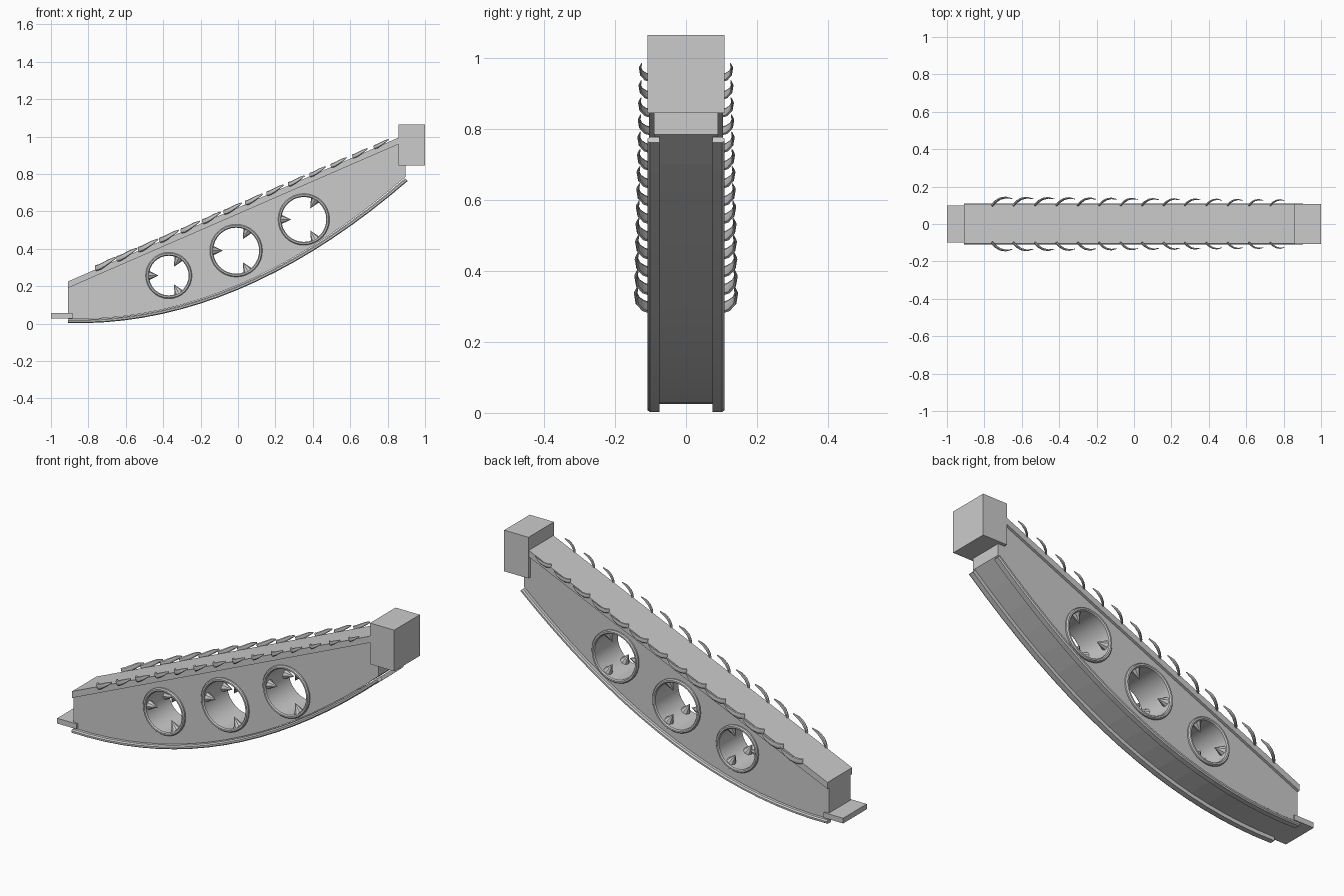
import bpy, bmesh, math
from mathutils import Vector

cube = bpy.data.objects.get("Cube")
if cube:
    bpy.data.objects.remove(cube, do_unlink=True)

grey = bpy.data.materials.new("light grey")
grey.use_nodes = True
grey.diffuse_color = (0.6, 0.6, 0.6, 1)
grey.node_tree.nodes["Principled BSDF"].inputs["Base Color"].default_value = (0.6, 0.6, 0.6, 1)


def finish(name, bm):
    bmesh.ops.recalc_face_normals(bm, faces=bm.faces)
    mesh = bpy.data.meshes.new(name)
    bm.to_mesh(mesh)
    bm.free()
    mesh.materials.append(grey)
    ob = bpy.data.objects.new(name, mesh)
    bpy.context.collection.objects.link(ob)
    return ob


def extrude_profile(name, pts, y0, y1):
    """Side profile in x and z, pushed from y0 to y1."""
    bm = bmesh.new()
    face = bm.faces.new([bm.verts.new((x, y0, z)) for x, z in pts])
    new = bmesh.ops.extrude_face_region(bm, geom=[face])["geom"]
    verts = [v for v in new if isinstance(v, bmesh.types.BMVert)]
    bmesh.ops.translate(bm, verts=verts, vec=(0, y1 - y0, 0))
    return finish(name, bm)


def box(name, x0, x1, y, z0, z1):
    return extrude_profile(name, [(x0, z0), (x1, z0), (x1, z1), (x0, z1)], -y, y)


def loft(name, rings, closed=False):
    """Join equal rings of points into a skin, capped unless closed."""
    bm = bmesh.new()
    loops = [[bm.verts.new(p) for p in ring] for ring in rings]
    n = len(loops[0])
    pairs = list(zip(loops, loops[1:] + loops[:1])) if closed else list(zip(loops, loops[1:]))
    for a, b in pairs:
        for i in range(n):
            j = (i + 1) % n
            bm.faces.new((a[i], a[j], b[j], b[i]))
    if not closed:
        bm.faces.new(loops[0])
        bm.faces.new(loops[-1])
    return finish(name, bm)


def mirror_y(ob):
    mod = ob.modifiers.new("mirror", 'MIRROR')
    mod.use_axis = (False, True, False)


def smooth(ob):
    bpy.ops.object.select_all(action='DESELECT')
    ob.select_set(True)
    bpy.context.view_layer.objects.active = ob
    bpy.ops.object.shade_smooth_by_angle(angle=math.radians(35))


LEFT, RIGHT = -0.91, 0.895


def top(x):
    return 0.225 + 0.435 * (x - LEFT)


def belly(x):
    t = x - LEFT
    return 0.003 - 0.027 * t + 0.248 * t * t


# Main beam with a bowed underside
steps = 18
xs = [LEFT + (RIGHT - LEFT) * i / steps for i in range(steps + 1)]
lower = [(x, belly(x) + 0.022) for x in xs]
beam = extrude_profile("beam", lower + [(RIGHT, top(RIGHT) - 0.03), (LEFT, top(LEFT) - 0.03)], -0.09, 0.09)

# Wider sloping cap along the top
extrude_profile("top_cap", [(LEFT, top(LEFT) - 0.035), (RIGHT, top(RIGHT) - 0.035),
                            (RIGHT, top(RIGHT)), (LEFT, top(LEFT))], -0.104, 0.104)

# Curved rails along both lower edges
section = [(0.075, 0), (0.102, 0), (0.109, 0.005), (0.109, 0.014), (0.102, 0.02), (0.075, 0.02)]
rings = []
for x in xs:
    slope = -0.027 + 0.496 * (x - LEFT)
    normal = Vector((-slope, 0, 1)).normalized()
    base = Vector((x + 0.012 * (x - LEFT) / 1.8, 0, belly(x)))
    rings.append([base + normal * h + Vector((0, y, 0)) for y, h in section])
rail = loft("lower_rail", rings)
mirror_y(rail)

# End block and end plate
box("upper_end_block", 0.857, 1.0, 0.108, 0.845, 1.065)
box("lower_end_plate", -1.0, -0.885, 0.1, 0.028, 0.056)

# Round openings with raised rims and inward teeth
for cx, cz, r in [(-0.37, 0.257, 0.124), (-0.01, 0.39, 0.141), (0.352, 0.557, 0.138)]:
    count = 32
    inner = r - 0.018

    def circle(radius, y):
        return [(cx + radius * math.cos(math.tau * i / count), y,
                 cz + radius * math.sin(math.tau * i / count)) for i in range(count)]

    cutter = loft("opening_cutter", [circle(inner + 0.004, -0.2), circle(inner + 0.004, 0.2)])
    cutter.hide_render = True
    cutter.hide_viewport = True
    cut = beam.modifiers.new("opening", 'BOOLEAN')
    cut.object = cutter
    cut.solver = 'EXACT'

    rim_shape = [(inner, -0.098), (inner + 0.005, -0.104), (r - 0.005, -0.104), (r, -0.098),
                 (r, 0.098), (r - 0.005, 0.104), (inner + 0.005, 0.104), (inner, 0.098)]
    smooth(loft("opening_rim", [circle(a, y) for a, y in rim_shape], closed=True))

    for angle in (60, 180, 300):
        a = math.radians(angle)
        out = Vector((math.cos(a), 0, math.sin(a)))
        side = Vector((-math.sin(a), 0, math.cos(a)))
        centre = Vector((cx, -0.07, cz))
        bm = bmesh.new()
        tip = bm.verts.new(centre + out * (inner - 0.052))
        foot = [bm.verts.new(centre + out * (inner + 0.006) + side * 0.028 * math.cos(math.tau * i / 8)
                             + Vector((0, 0.028 * math.sin(math.tau * i / 8), 0))) for i in range(8)]
        bm.faces.new(foot)
        for i in range(8):
            bm.faces.new((foot[i], foot[(i + 1) % 8], tip))
        mirror_y(finish("opening_tooth", bm))

# Row of curved claws on each side of the cap
path = [Vector(p) for p in [(0, 0, 0), (0.02, 0.02, 0.006), (0.045, 0.036, 0.02),
                            (0.075, 0.042, 0.039), (0.108, 0.036, 0.058)]]
widths = [0.016, 0.016, 0.014, 0.011, 0.004]
for k in range(14):
    size = 1 - 0.3 * k / 13
    x = -0.76 + 0.1145 * k
    base = Vector((x, 0.1, top(x) + 0.006))
    rings = []
    for i, p in enumerate(path):
        along = (path[min(i + 1, 4)] - path[max(i - 1, 0)]).normalized()
        u = along.cross(Vector((0, 0, 1))).normalized()
        v = u.cross(along)
        rings.append([base + size * (p + widths[i] * (0.45 * u * math.cos(math.tau * j / 8)
                      + v * math.sin(math.tau * j / 8))) for j in range(8)])
    claw = loft("side_claw", rings)
    mirror_y(claw)
    smooth(claw)
